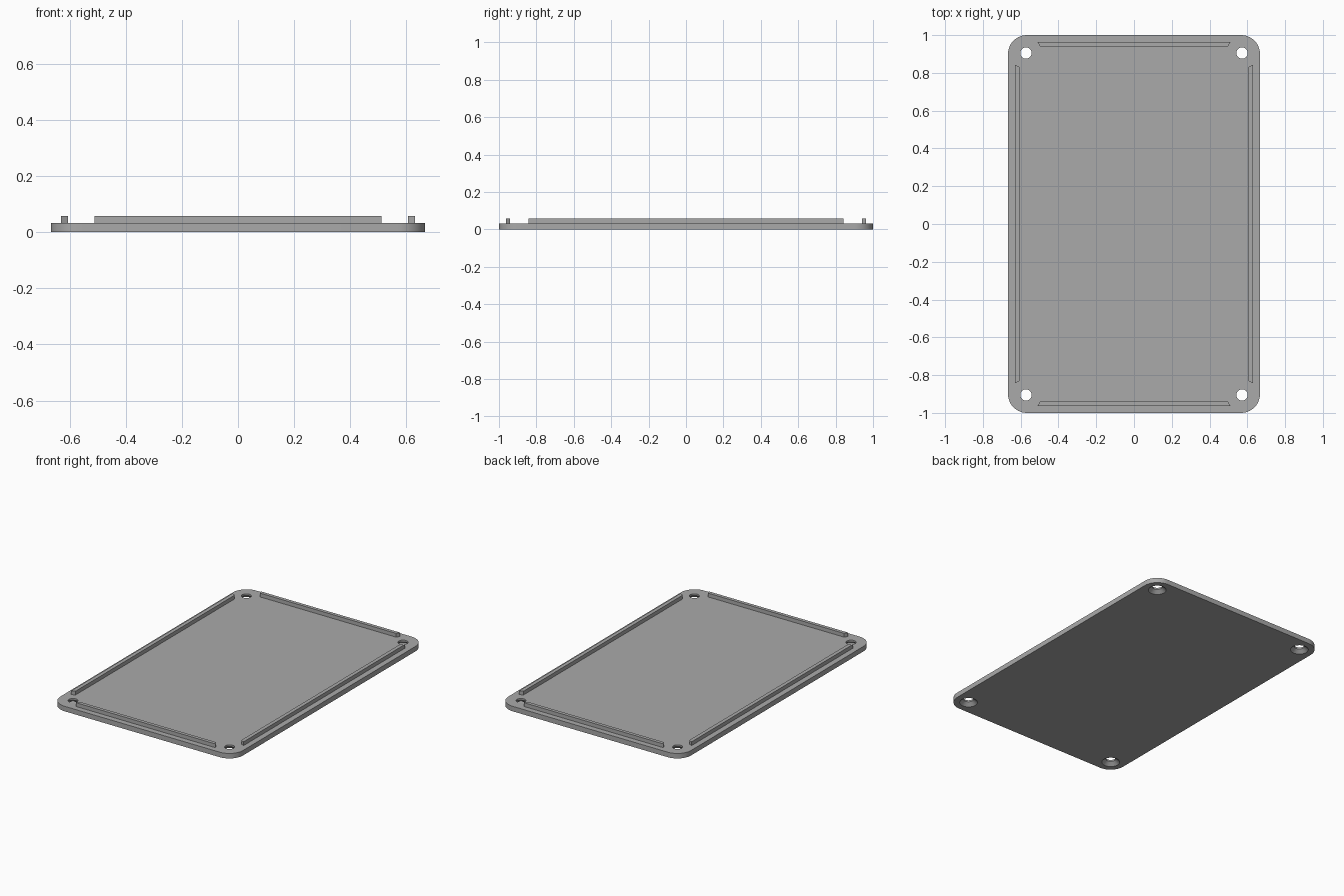
import bpy, bmesh, math

cube = bpy.data.objects.get("Cube")
if cube:
    bpy.data.objects.remove(cube, do_unlink=True)

HALF_X, HALF_Y, THICK, CORNER = 0.667, 1.0, 0.033, 0.1
HOLE_X, HOLE_Y, HOLE_R, SINK_R = 0.572, 0.905, 0.03, 0.055
RIB_TOP = 0.058

grey = bpy.data.materials.new("plain grey")
grey.use_nodes = True
colour = (0.4, 0.4, 0.4, 1)
grey.diffuse_color = colour
grey.node_tree.nodes["Principled BSDF"].inputs["Base Color"].default_value = colour


def make_object(name, bm):
    bmesh.ops.recalc_face_normals(bm, faces=bm.faces)
    mesh = bpy.data.meshes.new(name)
    bm.to_mesh(mesh)
    bm.free()
    obj = bpy.data.objects.new(name, mesh)
    bpy.context.collection.objects.link(obj)
    mesh.materials.append(grey)
    return obj


def prism(name, outline, z0, z1):
    bm = bmesh.new()
    low = [bm.verts.new((x, y, z0)) for x, y in outline]
    high = [bm.verts.new((x, y, z1)) for x, y in outline]
    bm.faces.new(low)
    bm.faces.new(high)
    for i in range(len(low)):
        j = (i + 1) % len(low)
        bm.faces.new((low[i], low[j], high[j], high[i]))
    return make_object(name, bm)


# Rounded base plate
outline = []
steps = 12
for corner, (sx, sy) in enumerate([(1, 1), (-1, 1), (-1, -1), (1, -1)]):
    for i in range(steps + 1):
        a = math.pi / 2 * (corner + i / steps)
        outline.append((sx * (HALF_X - CORNER) + CORNER * math.cos(a),
                        sy * (HALF_Y - CORNER) + CORNER * math.sin(a)))
plate = prism("base_plate", outline, 0, THICK)

# Screw holes, countersunk from below: one lathe profile per corner
profile = [(SINK_R, -0.01), (SINK_R, 0), (HOLE_R, 0.022), (HOLE_R, THICK + 0.01)]
sides = 32
bm = bmesh.new()
for sx in (-1, 1):
    for sy in (-1, 1):
        rings = []
        for r, z in profile:
            rings.append([bm.verts.new((sx * HOLE_X + r * math.cos(math.tau * i / sides),
                                        sy * HOLE_Y + r * math.sin(math.tau * i / sides), z))
                          for i in range(sides)])
        bm.faces.new(rings[0])
        bm.faces.new(rings[-1])
        for a, b in zip(rings, rings[1:]):
            for i in range(sides):
                j = (i + 1) % sides
                bm.faces.new((a[i], a[j], b[j], b[i]))
cutter = make_object("screw_hole_cutter", bm)
cutter.hide_render = True

cut = plate.modifiers.new("screw_holes", 'BOOLEAN')
cut.operation = 'DIFFERENCE'
cut.solver = 'EXACT'
cut.object = cutter
bpy.context.view_layer.objects.active = plate
plate.select_set(True)
bpy.ops.object.modifier_apply(modifier=cut.name)
bpy.data.objects.remove(cutter, do_unlink=True)
bpy.ops.object.shade_smooth_by_angle(angle=math.radians(30))

# Locating ribs with mitred ends, longer on the outer side
for sign, side, end in ((1, "left", "back"), (-1, "right", "front")):
    inner, outer = sign * 0.605, sign * 0.63
    prism(side + "_rib", [(outer, -0.843), (outer, 0.843), (inner, 0.83), (inner, -0.83)],
          THICK, RIB_TOP)
    inner, outer = sign * 0.94, sign * 0.963
    prism(end + "_rib", [(-0.511, outer), (0.511, outer), (0.497, inner), (-0.497, inner)],
          THICK, RIB_TOP)
